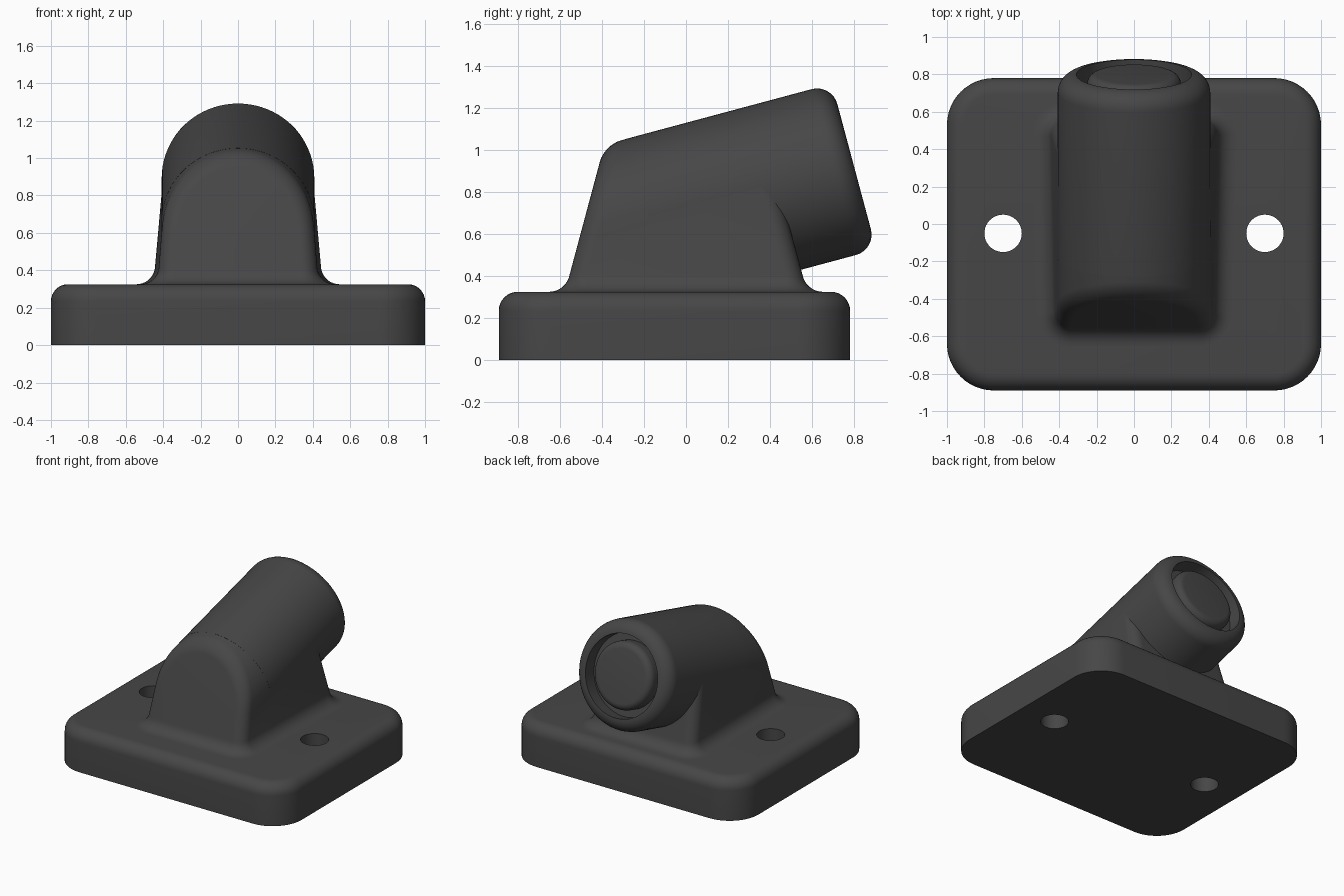
import bpy, bmesh, math
from mathutils import Vector

if "Cube" in bpy.data.objects:
    bpy.data.objects.remove(bpy.data.objects["Cube"])

TILT = math.radians(15)      # upward tilt of the barrel
AXIS_N = 0.682               # barrel axis height measured across the tilt
R = 0.408                    # barrel radius
PLATE_TOP = 0.325
C, S = math.cos(TILT), math.sin(TILT)

mat = bpy.data.materials.new("dark_grey")
mat.diffuse_color = (0.062, 0.062, 0.062, 1)
mat.use_nodes = True
mat.node_tree.nodes["Principled BSDF"].inputs["Base Color"].default_value = mat.diffuse_color


def tilted(x, s, n):
    """x across, s along the barrel, n above the barrel axis."""
    n += AXIS_N
    return Vector((x, s * C - n * S, s * S + n * C))


def finish(bm, name):
    bmesh.ops.recalc_face_normals(bm, faces=bm.faces[:])
    me = bpy.data.meshes.new(name)
    bm.to_mesh(me)
    bm.free()
    me.materials.append(mat)
    ob = bpy.data.objects.new(name, me)
    bpy.context.collection.objects.link(ob)
    return ob


def smooth(ob):
    bpy.ops.object.select_all(action='DESELECT')
    ob.select_set(True)
    bpy.context.view_layer.objects.active = ob
    bpy.ops.object.shade_smooth_by_angle(angle=math.radians(32))


def arc(cx, cy, r, a0, a1, steps):
    for i in range(steps + 1):
        a = math.radians(a0 + (a1 - a0) * i / steps)
        yield cx + r * math.cos(a), cy + r * math.sin(a)


# base plate: rounded rectangle with a rounded top rim
bm = bmesh.new()
x1, y0, y1, cr = 1.0, -0.89, 0.78, 0.25
outline = []
for cx, cy, a in ((x1 - cr, y1 - cr, 0), (cr - x1, y1 - cr, 90),
                  (cr - x1, y0 + cr, 180), (x1 - cr, y0 + cr, 270)):
    outline += arc(cx, cy, cr, a, a + 90, 12)
bottom = bm.faces.new([bm.verts.new((x, y, 0)) for x, y in outline])
ext = bmesh.ops.extrude_face_region(bm, geom=[bottom], use_keep_orig=True)
for v in ext['geom']:
    if isinstance(v, bmesh.types.BMVert):
        v.co.z = PLATE_TOP
rim = [e for e in bm.edges if all(v.co.z > 0.1 for v in e.verts)]
bmesh.ops.bevel(bm, geom=rim, offset=0.09, segments=8, profile=0.5,
                affect='EDGES', clamp_overlap=False)
plate = finish(bm, "base_plate")

# two screw holes through the plate
bm = bmesh.new()
for side in (-1, 1):
    ring = [bm.verts.new((side * 0.7 + x, -0.05 + y, -0.2))
            for x, y in list(arc(0, 0, 0.1, 0, 360, 40))[:-1]]
    f = bm.faces.new(ring)
    ext = bmesh.ops.extrude_face_region(bm, geom=[f], use_keep_orig=True)
    for v in ext['geom']:
        if isinstance(v, bmesh.types.BMVert):
            v.co.z = 0.6
cutter = finish(bm, "screw_hole_cutter")
cutter.hide_render = True
mod = plate.modifiers.new("screw_holes", 'BOOLEAN')
mod.operation, mod.object, mod.solver = 'DIFFERENCE', cutter, 'EXACT'
bpy.context.view_layer.objects.active = plate
bpy.ops.object.modifier_apply(modifier=mod.name)
bpy.data.objects.remove(cutter)
smooth(plate)

# pedestal: drafted arch along the barrel axis, trimmed front and back
bm = bmesh.new()
r = R - 0.0006
draft = math.radians(5)
foot_x = r * math.cos(draft) + 1.3 * math.sin(draft)
foot_n = r * math.sin(draft) - 1.3 * math.cos(draft)
arch = [(foot_x, foot_n), *arc(0, 0, r, 5, 175, 40), (-foot_x, foot_n)]
rows = [[bm.verts.new(tilted(x, s, n)) for x, n in arch] for s in (-2, 2)]
for i in range(len(arch)):
    j = (i + 1) % len(arch)
    bm.faces.new((rows[0][i], rows[0][j], rows[1][j], rows[1][i]))


def trim(co, no, fill=True):
    geom = bm.verts[:] + bm.edges[:] + bm.faces[:]
    cut = bmesh.ops.bisect_plane(bm, geom=geom, dist=1e-5, plane_co=co,
                                 plane_no=no, clear_outer=True)['geom_cut']
    edges = [e for e in cut if isinstance(e, bmesh.types.BMEdge)]
    if fill:
        bmesh.ops.edgeloop_fill(bm, edges=edges)
    return edges


corners = trim((0, -0.555, 0.40), (0, -C, S)) + trim((0, 0.55, 0.42), (0, C, S))
corners = [e for e in corners if max(v.co.z for v in e.verts) > 0.2]
bmesh.ops.recalc_face_normals(bm, faces=bm.faces[:])
bmesh.ops.bevel(bm, geom=corners, offset=0.08, segments=8, profile=0.5,
                affect='EDGES', clamp_overlap=False)

# concave flare from the pedestal down to the plate
FR, A0 = 0.1, math.radians(10)
z_start = PLATE_TOP + FR * (1 - math.sin(A0))
trim((0, 0, z_start), (0, 0, -1), fill=False)
bmesh.ops.remove_doubles(bm, verts=bm.verts[:], dist=0.0005)
border = [e for e in bm.edges if e.is_boundary]
loop, edge = [border[0].verts[0]], border[0]
while True:
    v = edge.other_vert(loop[-1])
    if v == loop[0]:
        break
    loop.append(v)
    edge = next(e for e in v.link_edges if e.is_boundary and e != edge)
base = [v.co.copy() for v in loop]
count = len(base)
area = sum(base[i - 1].x * base[i].y - base[i].x * base[i - 1].y for i in range(count))
turn = 1 if area > 0 else -1
normals = []
for i in range(count):
    a = (base[i] - base[i - 1]).normalized()
    b = (base[(i + 1) % count] - base[i]).normalized()
    t = (a + b).normalized()
    normals.append(Vector((t.y, -t.x, 0)) * turn)
steps = [(FR * (math.cos(A0) - math.cos(a)), FR * (math.sin(A0) - math.sin(a)))
         for a in (A0 + (math.pi / 2 - A0) * k / 8 for k in range(1, 9))]
steps.append((steps[-1][0], steps[-1][1] - 0.02))
prev = loop
for out, down in steps:
    ring = [bm.verts.new(p + n * out + Vector((0, 0, down))) for p, n in zip(base, normals)]
    for i in range(count):
        j = (i + 1) % count
        bm.faces.new((prev[i], prev[j], ring[j], ring[i]))
    prev = ring
smooth(finish(bm, "pedestal"))

# barrel with a rounded end, ring groove and central plug
END = 1.01
profile = [(0, 0), (R, 0), *arc(R - 0.1, END - 0.1, 0.1, 0, 90, 8),
           (0.308, END - 0.11), (0.25, END - 0.11),
           *arc(0.2, END - 0.05, 0.05, 0, 90, 6), (0, END)]
bm = bmesh.new()
SEG = 80
rings = []
for k in range(SEG):
    a = 2 * math.pi * k / SEG
    rings.append([bm.verts.new(tilted(p * math.cos(a), s, p * math.sin(a)))
                  for p, s in profile])
for k in range(SEG):
    a, b = rings[k], rings[(k + 1) % SEG]
    for i in range(len(profile) - 1):
        bm.faces.new((a[i], a[i + 1], b[i + 1], b[i]))
bmesh.ops.remove_doubles(bm, verts=bm.verts[:], dist=1e-5)
smooth(finish(bm, "barrel"))
